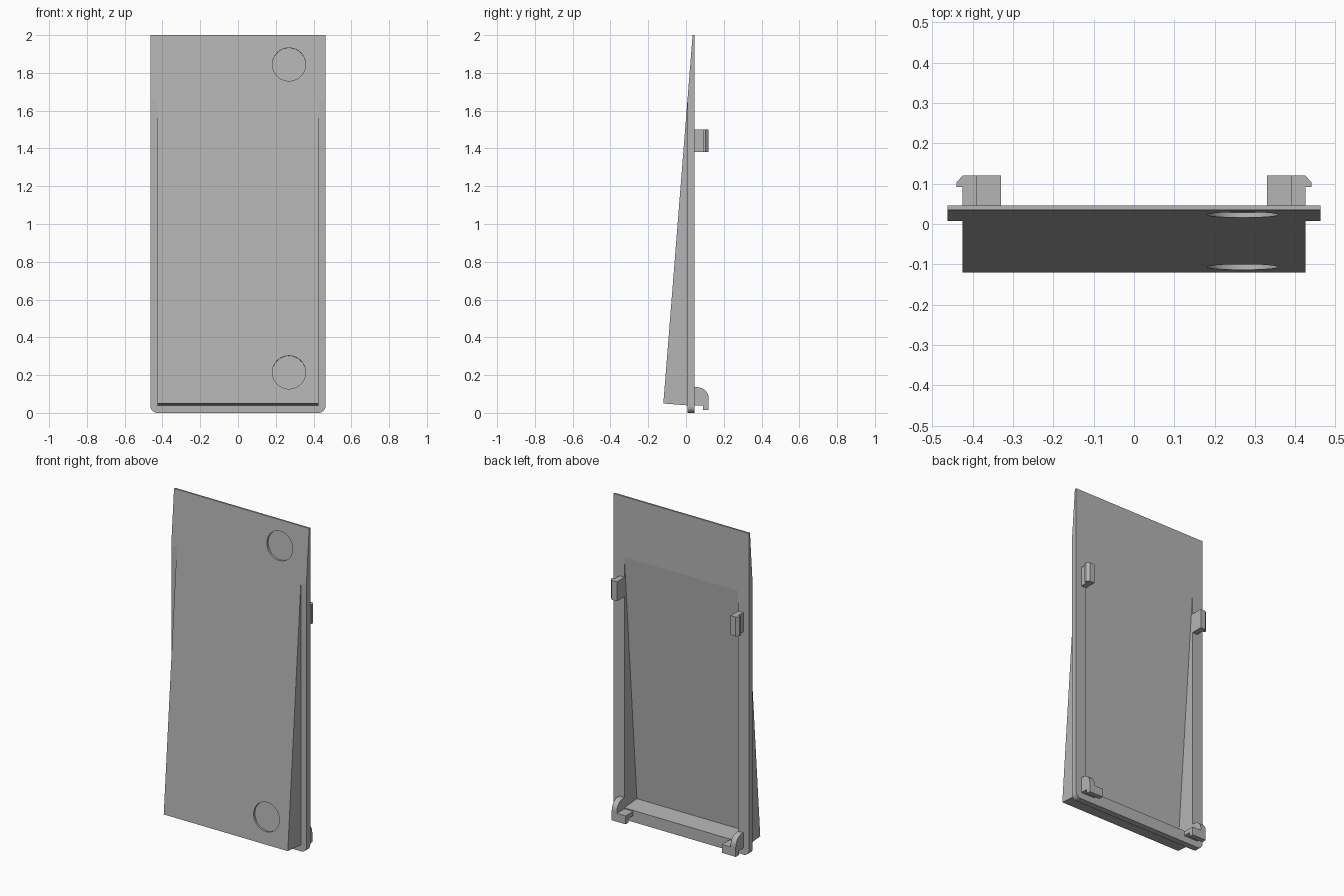
import bpy
import bmesh
import math
from mathutils import Vector

cube = bpy.data.objects.get("Cube")
if cube:
    bpy.data.objects.remove(cube, do_unlink=True)

grey = bpy.data.materials.new("plain grey")
grey.use_nodes = True
colour = (0.46, 0.46, 0.46, 1)
grey.diffuse_color = colour
grey.node_tree.nodes["Principled BSDF"].inputs["Base Color"].default_value = colour

BACK = 0.046        # rear plane of the cover
WALL_OUT, WALL_IN = 0.425, 0.39
SLOPE = 0.155 / 1.95


def front_y(z):
    """Depth of the sloping front face at height z."""
    return -0.12 + SLOPE * (z - 0.05)


def prism(name, outline, axis, start, end):
    """Extrude a 2D outline along x (y, z), y (x, z) or z (x, y)."""
    place = {"x": lambda p: (start, p[0], p[1]),
             "y": lambda p: (p[0], start, p[1]),
             "z": lambda p: (p[0], p[1], start)}[axis]
    bm = bmesh.new()
    face = bm.faces.new([bm.verts.new(place(p)) for p in outline])
    out = bmesh.ops.extrude_face_region(bm, geom=[face])
    move = Vector([(end - start) * (a == axis) for a in "xyz"])
    bmesh.ops.translate(bm, vec=move,
                        verts=[v for v in out["geom"] if isinstance(v, bmesh.types.BMVert)])
    bmesh.ops.recalc_face_normals(bm, faces=bm.faces)
    mesh = bpy.data.meshes.new(name)
    bm.to_mesh(mesh)
    bm.free()
    mesh.materials.append(grey)
    obj = bpy.data.objects.new(name, mesh)
    bpy.context.collection.objects.link(obj)
    return obj


def combine(target, tool, operation):
    mod = target.modifiers.new("combine", "BOOLEAN")
    mod.operation, mod.solver, mod.object = operation, "EXACT", tool
    bpy.context.view_layer.objects.active = target
    bpy.ops.object.modifier_apply(modifier=mod.name)
    bpy.data.objects.remove(tool, do_unlink=True)


def arc(cx, cy, r, first, last, steps=8):
    return [(cx + r * math.cos(math.radians(first + (last - first) * i / steps)),
             cy + r * math.sin(math.radians(first + (last - first) * i / steps)))
            for i in range(steps + 1)]


# Flat flange with rounded bottom corners
W, R = 0.463, 0.035
outline = [(W, 2), (-W, 2)] + arc(R - W, R, R, 180, 270) + arc(W - R, R, R, 270, 360)
cover = prism("cover_panel", outline, "y", 0.008, BACK)

# Raised wedge body, trimmed to the sloping front
body = [(-0.2, 0.0564), (0.03, 0.038), (0.03, 1.9), (-0.2, 1.9)]
combine(cover, prism("wedge", body, "x", -WALL_OUT, WALL_OUT), "UNION")
trim = [(front_y(-0.5), -0.5), (front_y(2.5), 2.5), (-1, 2.5), (-1, -0.5)]
combine(cover, prism("trim", trim, "x", -1, 1), "DIFFERENCE")

# Hollow back
hollow = [(-0.0764, 0.0818), (0.2, 0.06), (0.2, 1.63 + (0.2 - BACK) / SLOPE)]
combine(cover, prism("hollow", hollow, "x", -WALL_IN, WALL_IN), "DIFFERENCE")

# Shallow round recesses in the front
for z in (0.215, 1.845):
    disc = prism("disc", arc(0, 0, 0.088, 0, 354.375, 63), "z", -0.013, 0.013)
    disc.location = (0.27, front_y(z), z)
    disc.rotation_euler.x = math.pi / 2 - math.atan(SLOPE)
    bpy.context.view_layer.update()
    combine(cover, disc, "DIFFERENCE")

# Snap clips and bottom hooks on both sides
clip = [(WALL_IN, 0.04), (WALL_OUT, 0.04), (WALL_OUT, 0.092), (0.44, 0.092),
        (0.44, 0.104), (WALL_OUT, 0.12), (WALL_IN, 0.12)]
rib = [(0.04, 0.04), (0.12, 0.04)] + arc(0.06, 0.076, 0.06, 0, 90) + [(0.04, 0.136)]
foot = [(0.04, 0.04), (0.09, 0.04), (0.09, 0.014), (0.12, 0.014),
        (0.12, 0.066), (0.04, 0.066)]
for side, s in (("left", 1), ("right", -1)):
    prism(side + "_snap_clip", [(s * x, y) for x, y in clip], "z", 1.38, 1.5)
    hook = prism(side + "_hook", foot, "x", s * 0.33, s * WALL_OUT)
    combine(hook, prism("rib", rib, "x", s * WALL_IN, s * WALL_OUT), "UNION")
